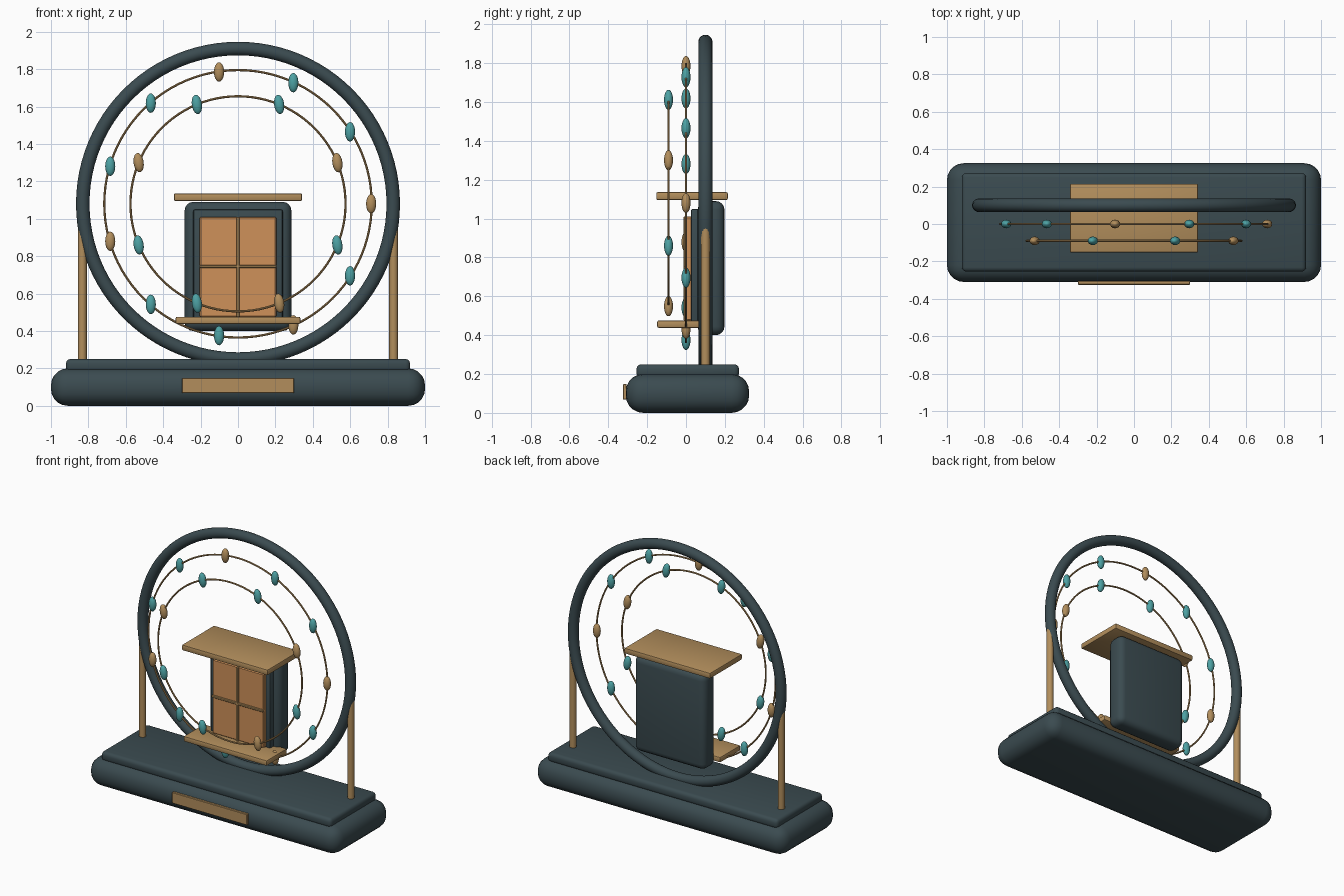
import bpy
import bmesh
from math import cos, sin, pi, radians
from mathutils import Matrix

cube = bpy.data.objects.get("Cube")
if cube:
    bpy.data.objects.remove(cube, do_unlink=True)


def material(name, rgb):
    mat = bpy.data.materials.new(name)
    mat.use_nodes = True
    mat.diffuse_color = (*rgb, 1)
    mat.node_tree.nodes["Principled BSDF"].inputs["Base Color"].default_value = (*rgb, 1)
    return mat


slate = material("dark slate", (0.043, 0.07, 0.08))
brass = material("tan wood", (0.445, 0.27, 0.107))
amber = material("amber pane", (0.62, 0.285, 0.1))
teal = material("teal bead", (0.075, 0.36, 0.37))


def finish(bm, name, mat):
    """Turn a bmesh into a smooth shaded object that keeps sharp edges."""
    mesh = bpy.data.meshes.new(name)
    bm.to_mesh(mesh)
    bm.free()
    mesh.materials.append(mat)
    obj = bpy.data.objects.new(name, mesh)
    bpy.context.collection.objects.link(obj)
    bpy.ops.object.select_all(action="DESELECT")
    obj.select_set(True)
    bpy.context.view_layer.objects.active = obj
    bpy.ops.object.shade_smooth_by_angle(angle=radians(35))
    return obj


def box(name, mat, x, y, z, bevel=0.0, segments=3):
    """Box from (min, max) ranges, with rounded edges."""
    bm = bmesh.new()
    size = [r[1] - r[0] for r in (x, y, z)]
    mid = [(r[1] + r[0]) / 2 for r in (x, y, z)]
    bmesh.ops.create_cube(bm, size=1, matrix=Matrix.Translation(mid) @ Matrix.Diagonal((*size, 1)))
    if bevel:
        bmesh.ops.bevel(bm, geom=bm.edges[:], offset=bevel, segments=segments,
                        profile=0.5, affect="EDGES", clamp_overlap=True)
    return finish(bm, name, mat)


def rod(name, mat, start_z, end_z, x, y, radius):
    bm = bmesh.new()
    bmesh.ops.create_cone(bm, cap_ends=True, segments=16, radius1=radius, radius2=radius,
                          depth=end_z - start_z,
                          matrix=Matrix.Translation((x, y, (start_z + end_z) / 2)))
    return finish(bm, name, mat)


def hoop(name, mat, y, major, minor, sides):
    """Upright torus about the shared ring centre."""
    bm = bmesh.new()
    count = 96
    loops = []
    for i in range(count):
        a = 2 * pi * i / count
        loop = []
        for j in range(sides):
            b = 2 * pi * j / sides
            r = major + minor * cos(b)
            loop.append(bm.verts.new((r * cos(a), y + minor * sin(b), CENTRE_Z + r * sin(a))))
        loops.append(loop)
    for i in range(count):
        p, q = loops[i], loops[(i + 1) % count]
        for j in range(sides):
            k = (j + 1) % sides
            bm.faces.new((p[j], p[k], q[k], q[j]))
    bmesh.ops.recalc_face_normals(bm, faces=bm.faces)
    return finish(bm, name, mat)


def beads(label, y, radius, count, start, tilt):
    """Oval beads strung evenly on a wire hoop, every third one tan."""
    for i in range(count):
        a = start + 2 * pi * i / count
        bm = bmesh.new()
        bmesh.ops.create_uvsphere(
            bm, u_segments=16, v_segments=10, radius=1,
            matrix=Matrix.Translation((radius * cos(a), y, CENTRE_Z + radius * sin(a)))
            @ Matrix.Rotation(tilt, 4, "Y") @ Matrix.Diagonal((0.027, 0.023, 0.052, 1)))
        finish(bm, f"{label}_bead_{i + 1}", teal if i % 3 else brass)


CENTRE_Z = 1.08

# Stepped base with a front plaque
box("base", slate, (-1, 1), (-0.31, 0.325), (0, 0.2), 0.09, 5)
box("base_step", slate, (-0.92, 0.92), (-0.255, 0.273), (0.18, 0.25), 0.024, 3)
box("plaque", brass, (-0.3, 0.3), (-0.325, -0.305), (0.068, 0.148), 0.003, 1)

# Main ring and its posts
hoop("main_ring", slate, 0.1, 0.83, 0.036, 20)
for side, x in (("left", 0.832), ("right", -0.832)):
    rod(f"{side}_post", brass, 0.24, 1.06, x, 0.1, 0.0235)

# Beaded wire hoops
hoop("outer_wire", brass, 0, 0.715, 0.006, 8)
hoop("inner_wire", brass, -0.09, 0.575, 0.006, 8)
beads("outer", 0, 0.712, 11, 0, 0)
beads("inner", -0.09, 0.575, 8, pi / 8, radians(-8))

# Window housing
box("window_body", slate, (-0.285, 0.285), (0.06, 0.198), (0.4, 1.09), 0.045, 4)
box("window_frame", slate, (-0.24, 0.24), (0.025, 0.08), (0.45, 1.05), 0.012, 2)
box("window_pane", amber, (-0.205, 0.205), (0.0, 0.04), (0.475, 1.01), 0.006, 1)
box("vertical_bar", brass, (-0.009, 0.009), (-0.012, 0.01), (0.475, 1.01), 0.003, 1)
box("horizontal_bar", brass, (-0.205, 0.205), (-0.012, 0.01), (0.738, 0.754), 0.003, 1)

# Overhanging ledges
box("roof_ledge", brass, (-0.343, 0.343), (-0.153, 0.215), (1.095, 1.136), 0.008, 2)
box("sill", brass, (-0.333, 0.333), (-0.148, 0.085), (0.437, 0.476), 0.008, 2)
